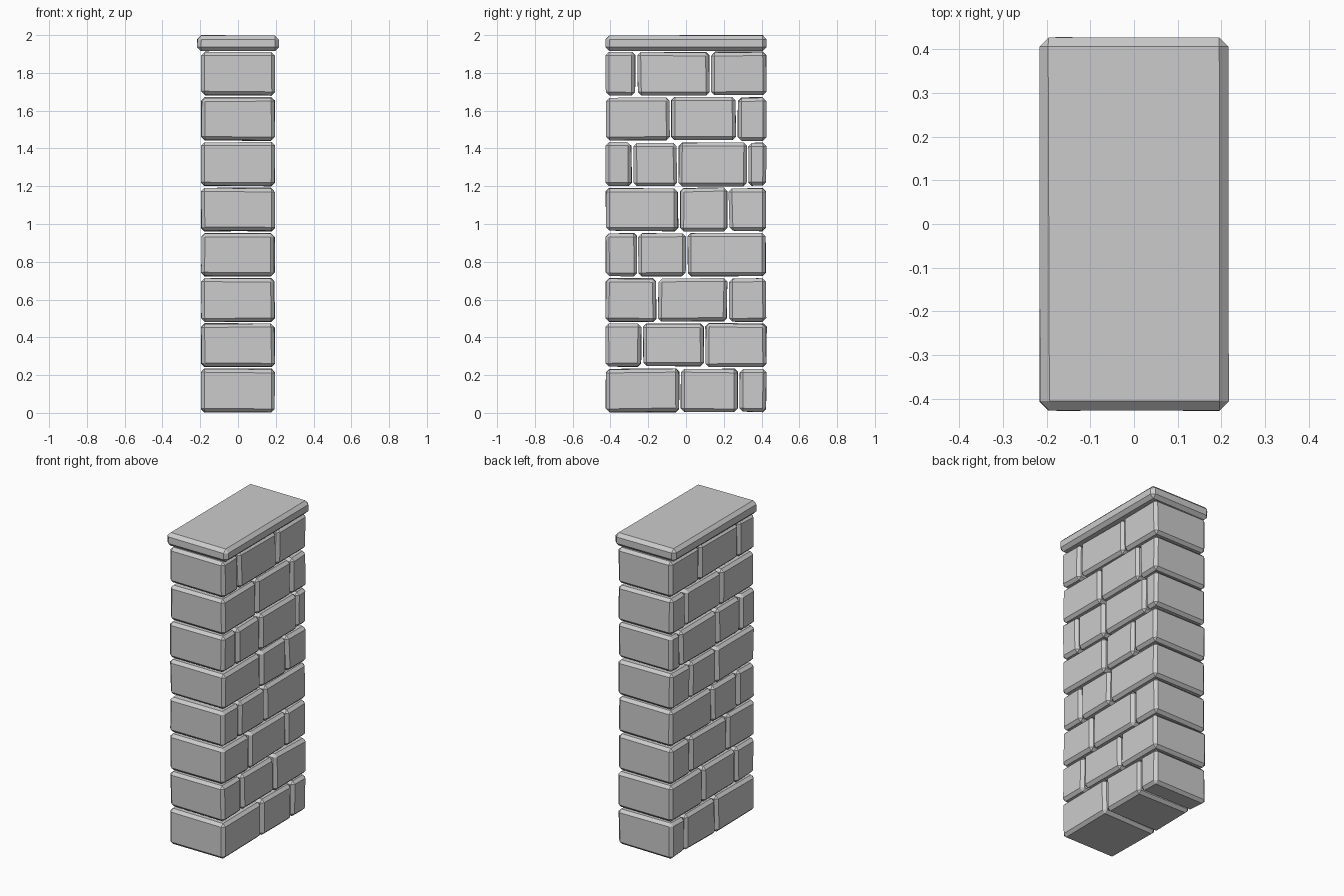
import bpy, bmesh, random

if "Cube" in bpy.data.objects:
    bpy.data.objects.remove(bpy.data.objects["Cube"])

random.seed(7)


def stone(name, lo, hi, wobble, chamfer):
    """Box with slightly uneven corners and a single chamfer on every edge."""
    bm = bmesh.new()
    bmesh.ops.create_cube(bm, size=1)
    for v in bm.verts:
        for i in range(3):
            inset = random.uniform(0, wobble)
            v.co[i] = lo[i] + inset if v.co[i] < 0 else hi[i] - inset
    bmesh.ops.bevel(bm, geom=bm.edges[:], offset=chamfer, segments=1,
                    profile=0.5, affect='EDGES')
    bmesh.ops.recalc_face_normals(bm, faces=bm.faces[:])
    mesh = bpy.data.meshes.new(name)
    bm.to_mesh(mesh)
    bm.free()
    obj = bpy.data.objects.new(name, mesh)
    bpy.context.collection.objects.link(obj)
    return obj


# Joint positions along y for each course, bottom to top
joints = [
    (-0.031, 0.279),
    (-0.232, 0.099),
    (-0.153, 0.223),
    (-0.255, 0.004),
    (-0.036, 0.222),
    (-0.282, -0.043, 0.327),
    (-0.083, 0.268),
    (-0.262, 0.129),
]
half_x, half_y = 0.197, 0.428
pitch, height, gap = 0.2395, 0.234, 0.004

# Brick courses, each stone running through the full thickness
for row, cuts in enumerate(joints):
    z = 0.002 + row * pitch
    ends = [-half_y - gap / 2, *cuts, half_y + gap / 2]
    for n, (a, b) in enumerate(zip(ends, ends[1:])):
        stone(f"brick_{row + 1}_{n + 1}",
              (-half_x, a + gap / 2, z), (half_x, b - gap / 2, z + height),
              0.007, 0.018)

# Overhanging cap slab
stone("cap_slab", (-0.218, -0.428, 1.914), (0.218, 0.428, 2.0), 0.004, 0.021)
